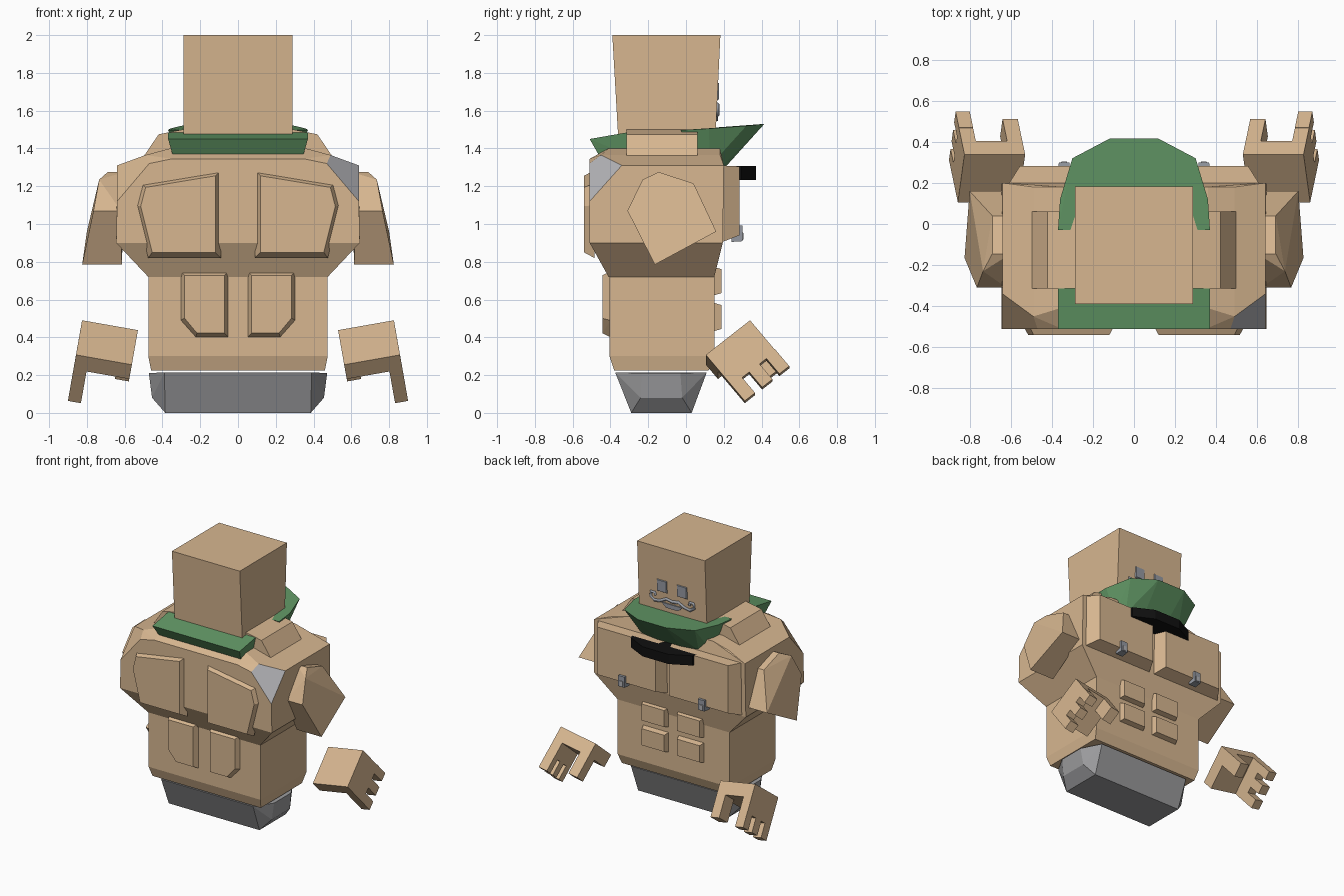
import bpy, bmesh, math
from mathutils import Vector


def material(name, rgb):
    m = bpy.data.materials.new(name)
    m.diffuse_color = (*rgb, 1)
    return m


SKIN = material("tan skin", (0.68, 0.47, 0.28))
GREY = material("mid grey", (0.33, 0.33, 0.34))
PALE = material("pale grey", (0.45, 0.45, 0.47))
STEEL = material("steel grey", (0.30, 0.32, 0.36))
GREEN = material("scarf green", (0.12, 0.31, 0.13))
BLACK = material("black", (0.005, 0.005, 0.005))


def hull(name, pts, mat=SKIN, extra=None):
    """Flat-faced convex solid around a few corner points."""
    bm = bmesh.new()
    for p in pts:
        bm.verts.new(p)
    res = bmesh.ops.convex_hull(bm, input=bm.verts[:])
    junk = {g for k in ("geom_interior", "geom_unused") for g in res[k]
            if isinstance(g, bmesh.types.BMVert)}
    bmesh.ops.delete(bm, geom=list(junk), context='VERTS')
    bmesh.ops.dissolve_limit(bm, angle_limit=math.radians(2), verts=bm.verts[:], edges=bm.edges[:])
    bmesh.ops.recalc_face_normals(bm, faces=bm.faces[:])
    me = bpy.data.meshes.new(name)
    bm.to_mesh(me)
    bm.free()
    ob = bpy.data.objects.new(name, me)
    bpy.context.collection.objects.link(ob)
    me.materials.append(mat)
    if extra:
        me.materials.append(extra)
    return ob


def both(pts):
    return [(s * x, y, z) for x, y, z in pts for s in (1, -1)]


def pair(name, pts, mat=SKIN):
    for side, s in (("right", 1), ("left", -1)):
        hull(f"{side}_{name}", [(s * x, y, z) for x, y, z in pts], mat)


def plate(outline, y0, y1, inset):
    """Raised plate in the xz plane: outline at y0, inset outline at y1."""
    xs, zs = [p[0] for p in outline], [p[1] for p in outline]
    cx, cz = (min(xs) + max(xs)) / 2, (min(zs) + max(zs)) / 2
    kx = 1 - 2 * inset / (max(xs) - min(xs))
    kz = 1 - 2 * inset / (max(zs) - min(zs))
    return ([(x, y0, z) for x, z in outline] +
            [(cx + (x - cx) * kx, y1, cz + (z - cz) * kz) for x, z in outline])


def rect(x0, x1, z0, z1):
    return [(x0, z0), (x1, z0), (x1, z1), (x0, z1)]


# Head, slightly tapered front to back
hull("head", both([(0.288, -0.355, 1.39), (0.288, 0.153, 1.39),
                   (0.288, -0.39, 2.0), (0.288, 0.182, 2.0)]))

# Chest with one patched shoulder corner
chest = hull("chest", both([
    (0.475, -0.41, 0.72), (0.475, 0.15, 0.72), (0.645, -0.51, 0.9), (0.645, 0.195, 0.9),
    (0.64, -0.51, 1.12), (0.64, -0.34, 1.31), (0.64, 0.2, 1.31), (0.47, -0.51, 1.32),
    (0.49, -0.45, 1.365), (0.35, -0.51, 1.345), (0.36, -0.41, 1.40),
    (0.36, 0.18, 1.40), (0.49, 0.18, 1.365)]), extra=PALE)
for f in chest.data.polygons:
    n = f.normal
    if n.x > 0.3 and n.y < -0.2 and n.z > 0.2 and f.center.z > 1.15:
        f.material_index = 1

# Abdomen and pelvis
hull("abdomen", both([(0.475, -0.405, 0.74), (0.475, 0.15, 0.74), (0.475, -0.405, 0.3),
                      (0.475, 0.15, 0.3), (0.46, -0.38, 0.225), (0.46, 0.12, 0.225)]))
hull("pelvis", both([(0.385, -0.29, 0), (0.385, 0.03, 0), (0.39, -0.375, 0.215),
                     (0.39, 0.11, 0.215), (0.472, -0.235, 0.21), (0.472, -0.03, 0.21),
                     (0.455, -0.24, 0.08), (0.455, -0.02, 0.08)]), GREY)

# Muscle plates on both sides of the torso
pair("shoulder_plate", plate([(0.09, 1.285), (0.515, 1.215), (0.545, 1.10),
                              (0.475, 0.82), (0.09, 0.82)], -0.485, -0.54, 0.03))
pair("lower_plate", plate([(0.05, 0.75), (0.305, 0.75), (0.305, 0.49), (0.225, 0.40),
                           (0.05, 0.40)], -0.40, -0.443, 0.022))
pair("pectoral", [(0.015, 0.18, 0.9), (0.62, 0.18, 0.9), (0.62, 0.18, 1.31), (0.015, 0.18, 1.31),
                  (0.06, 0.283, 0.94), (0.555, 0.283, 0.94), (0.555, 0.283, 1.305),
                  (0.06, 0.283, 1.305)])
for i, z in enumerate((0.43, 0.62)):
    pair(f"abdominal_{i}", plate(rect(0.04, 0.26, z, z + 0.155), 0.14, 0.187, 0.014))
pair("chest_stud", plate(rect(0.31, 0.37, 0.905, 0.995), 0.24, 0.30, 0.004), STEEL)
pair("chest_stud_inlay", plate(rect(0.325, 0.355, 0.915, 0.955), 0.299, 0.304, 0.002), PALE)

# Neck muscles
pair("neck_muscle", [(x, y, z) for y in (-0.315, 0.062) for x, z in
                     ((0.505, 1.35), (0.42, 1.475), (0.27, 1.505), (0.27, 1.35))])

# Upper arms
pair("upper_arm", [(0.6, -0.145, 1.275), (0.69, -0.145, 1.275), (0.69, 0.04, 1.215),
                   (0.6, 0.04, 1.215), (0.735, -0.23, 1.235), (0.765, -0.31, 1.07),
                   (0.62, -0.31, 1.07), (0.825, -0.165, 0.785), (0.615, -0.165, 0.785),
                   (0.80, 0.16, 0.96), (0.64, 0.16, 0.96)])

# Hands: blocks in a tilted frame (u across, w width, d along the fingers)
O = Vector((0.562, 0.105, 0.255))
U = Vector((0.985, 0, 0.174))
W = Vector((-0.107, 0.78, 0.61))
D = Vector((0.134, 0.64, -0.757))


def hand_part(name, u, w, d):
    pair(name, [tuple(O + U * a + W * b + D * c) for a in u for b in w for c in d])


hand_part("palm", (0, 0.3), (0, 0.3), (0, 0.1))
hand_part("knuckles", (0.23, 0.3), (0, 0.3), (0.09, 0.215))
hand_part("thumb", (0, 0.075), (0.19, 0.3), (0.09, 0.27))
for i, (w0, w1) in enumerate(((0, 0.07), (0.118, 0.188), (0.235, 0.302))):
    hand_part(f"finger_{i}", (0.23, 0.3), (w0, w1), (0.2, 0.322))

# Scarf: collar band, flared bib and dark lining below it
hull("scarf_band", both([(0.37, -0.51, 1.45), (0.37, -0.31, 1.485),
                         (0.345, -0.46, 1.362), (0.345, -0.3, 1.362)]), GREEN)
hull("scarf_bib", both([(0.37, -0.03, 1.497), (0.36, 0.12, 1.505), (0.3, 0.32, 1.52),
                        (0.12, 0.415, 1.53), (0.29, 0.13, 1.31), (0.24, 0.19, 1.305),
                        (0.1, 0.21, 1.303)]), GREEN)
hull("scarf_lining", both([(x, y, z) for z in (1.232, 1.306) for x, y in
                           ((0.31, 0.19), (0.26, 0.295), (0.11, 0.37))]), BLACK)

# Face: eyes, moustache, lip
pair("eye", plate(rect(0.042, 0.13, 1.655, 1.75), 0.166, 0.176, 0.006), STEEL)
hull("lip", both([(x, y, z) for y in (0.155, 0.17) for x, z in
                  ((0.09, 1.578), (0.05, 1.545))]), STEEL)
for side, s in (("right", 1), ("left", -1)):
    cu = bpy.data.curves.new("moustache", 'CURVE')
    cu.dimensions = '3D'
    cu.bevel_depth = 0.012
    cu.bevel_resolution = 0
    cu.use_fill_caps = True
    sp = cu.splines.new('POLY')
    path = [(0, 1.60), (0.05, 1.61), (0.10, 1.585), (0.15, 1.575), (0.185, 1.60),
            (0.18, 1.635), (0.15, 1.635), (0.145, 1.615)]
    sp.points.add(len(path) - 1)
    for p, (x, z) in zip(sp.points, path):
        p.co = (s * x, 0.165, z, 1)
    cu.materials.append(STEEL)
    ob = bpy.data.objects.new(f"{side}_moustache", cu)
    bpy.context.collection.objects.link(ob)
